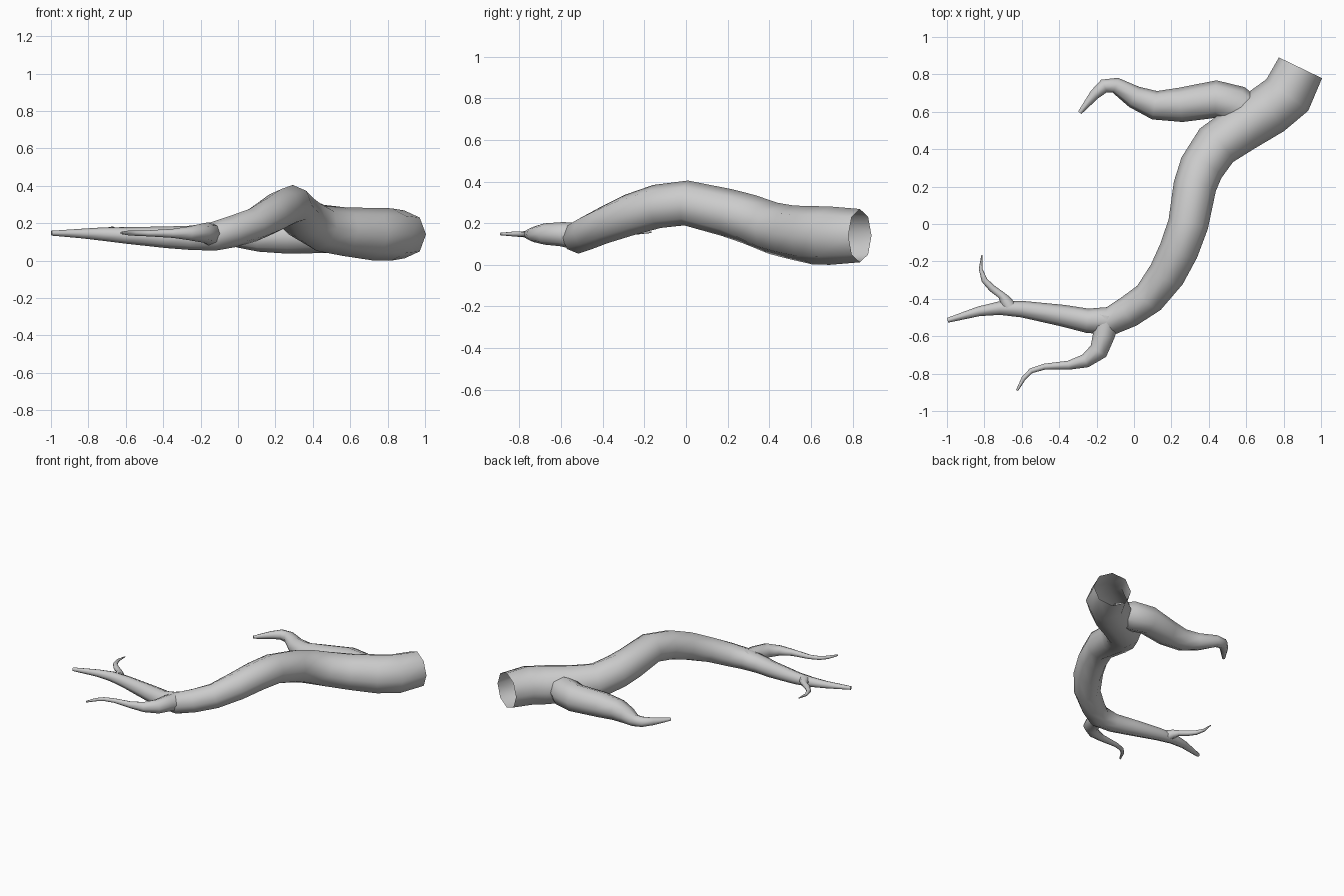
import bpy, bmesh, math
from mathutils import Vector

SIDES = 8


def tube(name, path, cap_end=True):
    """Tapered tube through (x, y, z, radius) stations, open at its start."""
    pts = [Vector(p[:3]) for p in path]
    bm = bmesh.new()
    rings = []
    for i, p in enumerate(pts):
        a, b = pts[max(i - 1, 0)], pts[min(i + 1, len(pts) - 1)]
        t = (b - a).normalized()
        side = t.cross(Vector((0, 0, 1))).normalized()
        up = side.cross(t)
        r = path[i][3]
        rings.append([bm.verts.new(p + r * (math.cos(k * math.tau / SIDES) * side
                                            + math.sin(k * math.tau / SIDES) * up))
                      for k in range(SIDES)])
    for r0, r1 in zip(rings, rings[1:]):
        for k in range(SIDES):
            j = (k + 1) % SIDES
            bm.faces.new((r0[k], r0[j], r1[j], r1[k]))
    if cap_end:
        bm.faces.new(rings[-1])
    bmesh.ops.recalc_face_normals(bm, faces=bm.faces)
    # an open tube may come out inverted: compare one face with its ring centre
    bm.faces.ensure_lookup_table()
    f = bm.faces[0]
    if f.normal.dot(f.calc_center_median() - (pts[0] + pts[1]) / 2) < 0:
        bmesh.ops.reverse_faces(bm, faces=bm.faces)
    me = bpy.data.meshes.new(name)
    bm.to_mesh(me)
    bm.free()
    for poly in me.polygons:
        poly.use_smooth = len(poly.vertices) == 4
    ob = bpy.data.objects.new(name, me)
    bpy.context.collection.objects.link(ob)
    return ob


# Main root, hollow at the thick cut end
tube("main_root", [
    (.89, .835, .14, .128), (.82, .69, .14, .14), (.72, .61, .142, .14),
    (.57, .51, .155, .13), (.44, .42, .175, .126), (.36, .30, .22, .12),
    (.325, .20, .25, .115), (.29, 0, .297, .108), (.24, -.14, .28, .105),
    (.175, -.27, .24, .1), (.08, -.395, .19, .09), (-.03, -.47, .155, .085),
    (-.13, -.52, .13, .077), (-.25, -.517, .122, .065), (-.38, -.49, .125, .058),
    (-.60, -.455, .135, .044), (-.72, -.45, .142, .036), (-.83, -.467, .145, .026),
    (-.997, -.515, .147, .013)])

# Upper side branch
tube("upper_branch", [
    (.66, .575, .145, .08), (.55, .635, .145, .105), (.44, .668, .14, .1),
    (.25, .637, .13, .092), (.11, .635, .125, .077), (0, .68, .13, .06),
    (-.10, .742, .145, .042), (-.16, .738, .15, .037), (-.21, .693, .15, .028),
    (-.29, .595, .15, .011)])

# Lower side branch
tube("lower_branch", [
    (-.14, -.50, .135, .068), (-.163, -.6, .147, .058), (-.19, -.68, .148, .051),
    (-.26, -.732, .146, .037), (-.35, -.755, .146, .024), (-.48, -.763, .146, .016),
    (-.55, -.785, .147, .014), (-.59, -.825, .148, .012), (-.625, -.89, .148, .006)])

# Small curling rootlet near the tip
tube("rootlet", [
    (-.67, -.44, .145, .038), (-.69, -.405, .15, .03), (-.71, -.38, .152, .02),
    (-.76, -.343, .153, .019), (-.80, -.30, .154, .016), (-.82, -.24, .155, .01),
    (-.813, -.165, .156, .003)])
